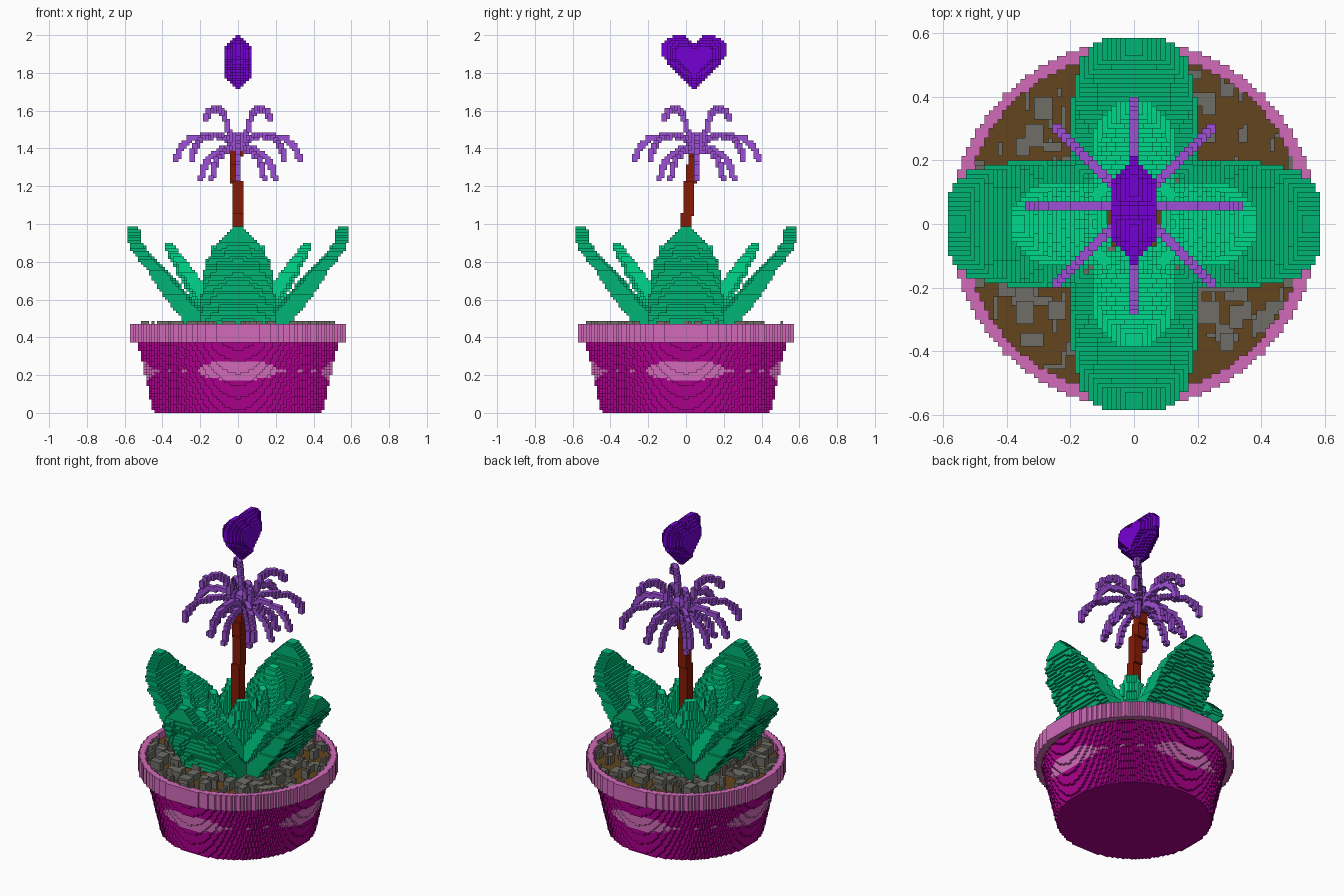
import bpy, math, random

if "Cube" in bpy.data.objects:
    bpy.data.objects.remove(bpy.data.objects["Cube"], do_unlink=True)

random.seed(4)
V = 1 / 70                      # edge of one block
DIRS = [(1, 0), (0, 1), (-1, 0), (0, -1)]
D = math.sqrt(0.5)
DIAGS = [(D, D), (-D, D), (-D, -D), (D, -D)]


def material(name, rgb):
    lin = [(c / 255 / 12.92 if c < 10 else ((c / 255 + 0.055) / 1.055) ** 2.4) for c in rgb]
    m = bpy.data.materials.new(name)
    m.use_nodes = True
    m.diffuse_color = (*lin, 1)
    m.node_tree.nodes["Principled BSDF"].inputs["Base Color"].default_value = (*lin, 1)
    return m


magenta = material("magenta", (170, 0, 138))
pink = material("pink", (210, 107, 186))
brown = material("soil brown", (99, 69, 30))
grey = material("pebble grey", (110, 109, 102))
green = material("leaf green", (0, 180, 117))
light_green = material("light leaf green", (0, 215, 140))
rust = material("stem rust", (134, 27, 4))
violet = material("violet", (157, 79, 214))
purple = material("deep purple", (118, 0, 212))


# ---------- block helpers ----------
def cell(x, y, z):
    return (math.floor(x / V), math.floor(y / V), math.floor(z / V))


def disc(r_out, z0, z1, r_in=0.0):
    """Blocks of a ring between two radii and two layers."""
    n = int(r_out / V) + 1
    return {(i, j, k) for i in range(-n, n) for j in range(-n, n)
            if r_in <= math.hypot(i + .5, j + .5) * V < r_out for k in range(z0, z1)}


def lerp(points, t):
    """Values of a piecewise linear table at t; rows are (t, value, ...)."""
    for a, b in zip(points, points[1:]):
        if t <= b[0]:
            f = max(0, (t - a[0]) / (b[0] - a[0]))
            return [p + (q - p) * f for p, q in zip(a[1:], b[1:])]
    return list(points[-1][1:])


def path(points, step=V / 2):
    """Evenly spaced points along a polyline."""
    for a, b in zip(points, points[1:]):
        n = max(1, int(math.dist(a, b) / step))
        for s in range(n + 1):
            yield [p + (q - p) * s / n for p, q in zip(a, b)]


def tube(points, half):
    """Square brush swept along a path."""
    out = set()
    for p in path(points):
        c = [round(v / V) for v in p]
        out |= {(c[0] + i, c[1] + j, c[2] + k) for i in range(-half, half)
                for j in range(-half, half) for k in range(-1, 1)}
    return out


def leaf(profile, direction, curl):
    """Curled leaf; profile rows are (z, inner radius, thickness, half width)."""
    dx, dy = direction
    out = set()
    z, top = profile[0][0], profile[-1][0]
    while z < top:
        r0, thick, half = lerp(profile, z)
        r1 = lerp(profile, z + V)[0]
        n = 2 * int(half / V + .5)
        for i in range(-n, n):
            t = (i + .5) * V / 2
            bow = curl * (t / 0.2) ** 2
            r = r0 + bow
            while r < max(r0 + thick, r1 + V) + bow:
                out.add(cell(dx * r - dy * t, dy * r + dx * t, z + V / 2))
                r += V / 2
        z += V
    return out


# ---------- parts as block sets ----------
parts = {}

# Tapered pot with a pale patch and dashes on each side
pot = set()
for k in range(26):
    pot |= disc(0.447 + 0.083 * (k + .5) / 26, k, k + 1)


def pot_colour(c):
    x, y, z = ((v + .5) * V for v in c)
    if math.hypot(x, y) < 0.4:
        return 0
    h = 1 - ((z - 0.224) / 0.048) ** 2
    if h > 0 and min(abs(x), abs(y)) < 0.21 * h ** 0.35:
        return 1
    return int(c[2] == 15 and math.sin(math.atan2(y, x) * 28) > 0.45)


parts["pot"] = (pot, [magenta, pink], pot_colour)
parts["pot_rim"] = (disc(0.576, 26, 33, 0.537), [pink], None)
parts["soil"] = (disc(0.537, 26, 30), [brown], None)

# Pebbles scattered over the soil
pebbles = set()
for _ in range(230):
    a, r = random.uniform(0, math.tau), 0.53 * math.sqrt(random.uniform(0.05, 1))
    ci, cj, _k = cell(r * math.cos(a), r * math.sin(a), 0)
    w, d, h = random.choice([1, 1, 2, 3, 4, 5]), random.choice([1, 2, 3, 4, 5]), random.choice([32, 33, 33, 34])
    pebbles |= {(ci + i, cj + j, k) for i in range(w) for j in range(d) for k in range(30, h)
                if math.hypot(ci + i + .5, cj + j + .5) * V < 0.535}
parts["pebbles"] = (pebbles, [grey], None)

# Outer and inner leaves, and upright heart leaves round the stem, four of each
OUTER = [(0.443, .13, .12, .20), (0.50, .15, .125, .20), (0.60, .25, .11, .20), (0.65, .295, .10, .185),
         (0.73, .365, .08, .185), (0.80, .435, .07, .165), (0.86, .49, .065, .13), (0.90, .515, .06, .095),
         (0.94, .525, .055, .06), (0.975, .53, .05, .025)]
INNER = [(0.443, .09, .08, .13), (0.52, .115, .08, .135), (0.60, .165, .075, .135), (0.70, .24, .06, .13),
         (0.80, .30, .055, .105), (0.85, .33, .045, .07), (0.89, .35, .035, .03)]
CORE = [(0.443, .12, .05, .12), (0.65, .125, .045, .11), (0.78, .13, .04, .075), (0.88, .135, .03, .02)]
NAMES = ["left", "back", "right", "front"]
for name, d, g in zip(NAMES, DIRS, DIAGS):
    parts[name + "_inner_leaf"] = (leaf(INNER, d, -0.08), [light_green], None)
    parts[name + "_core_leaf"] = (leaf(CORE, g, -0.16), [light_green], None)
for name, d in zip(NAMES, DIRS):
    parts[name + "_outer_leaf"] = (leaf(OUTER, d, 0.025), [green], None)

# Leaning stem
CY = 4 * V
parts["stem"] = (tube([(0, 0, .44), (0, .004, 1.0), (-.006, .018, 1.2), (-.014, .04, 1.33), (0, CY, 1.42)], 2),
                 [rust], None)

# Flower: drooping arms in three tiers around a small hub
MIDDLE = [(0, 1.40), (.08, 1.46), (.16, 1.473), (.25, 1.45), (.30, 1.41), (.327, 1.34)]
LOWER = [(0, 1.39), (.08, 1.395), (.15, 1.35), (.18, 1.30), (.193, 1.243)]
UPPER = [(0, 1.41), (.06, 1.47), (.09, 1.55), (.12, 1.60), (.16, 1.615), (.21, 1.60), (.245, 1.56)]


def arms(profile, dirs, reach=1.0):
    out = set()
    for dx, dy in dirs:
        out |= tube([(dx * r * reach, CY + dy * r * reach, z) for r, z in profile], 1)
    return out


hub = {(i, 4 + j, k) for i in range(-3, 3) for j in range(-3, 3) for k in range(97, 104)
       if math.hypot(i + .5, j + .5) < 3.2}
parts["flower_middle_arms"] = (arms(MIDDLE, DIRS) | arms(MIDDLE, DIAGS, 1.08), [violet], None)
parts["flower_lower_arms"] = (arms(LOWER, DIRS + DIAGS), [violet], None)
parts["flower_upper_arms"] = (arms(UPPER, DIAGS), [violet], None)
parts["flower_hub"] = (hub, [violet], None)

# Heart: slices that shrink away from the middle; rows are (offset, bottom, top)
HEART = [(0, 1.70, 1.95), (.02, 1.725, 1.97), (.045, 1.75, 2.0), (.10, 1.81, 2.0),
         (.13, 1.84, 1.985), (.165, 1.885, 1.95)]
heart = set()
for i in range(-5, 5):
    s = 1 - 0.46 * (abs(i + .5) - .5) / 4.5
    for j in range(-9, 16):
        a = abs((j + .5) - 3) * V / s
        if a > HEART[-1][0]:
            continue
        low, high = lerp(HEART, a)
        heart |= {(i, j, k) for k in range(118, 140) if low < ((k + .5) * V - 1.87) / s + 1.87 < high}
parts["heart"] = (heart, [purple], None)

# ---------- meshes: only the outside faces of the blocks ----------
FACES = []
for ax in range(3):
    u, w = (ax + 1) % 3, (ax + 2) % 3
    for side in (0, 1):
        quad = []
        for p, q in [(0, 0), (1, 0), (1, 1), (0, 1)][::1 if side else -1]:
            v = [0, 0, 0]
            v[ax], v[u], v[w] = side, p, q
            quad.append(tuple(v))
        n = [0, 0, 0]
        n[ax] = 2 * side - 1
        FACES.append((tuple(n), quad))

owner = {}
for name, (cells, _m, _c) in parts.items():
    for c in cells:
        owner.setdefault(c, name)

for name, (cells, mats, colour) in parts.items():
    verts, faces, slots = {}, [], []
    for c in sorted(cells):
        if owner[c] != name:
            continue
        for n, quad in FACES:
            if (c[0] + n[0], c[1] + n[1], c[2] + n[2]) in owner:
                continue
            faces.append([verts.setdefault((c[0] + q[0], c[1] + q[1], c[2] + q[2]), len(verts)) for q in quad])
            slots.append(colour(c) if colour else 0)
    mesh = bpy.data.meshes.new(name)
    mesh.from_pydata([(x * V, y * V, z * V) for x, y, z in verts], [], faces)
    for m in mats:
        mesh.materials.append(m)
    mesh.polygons.foreach_set("material_index", slots)
    mesh.update()
    bpy.context.collection.objects.link(bpy.data.objects.new(name, mesh))
